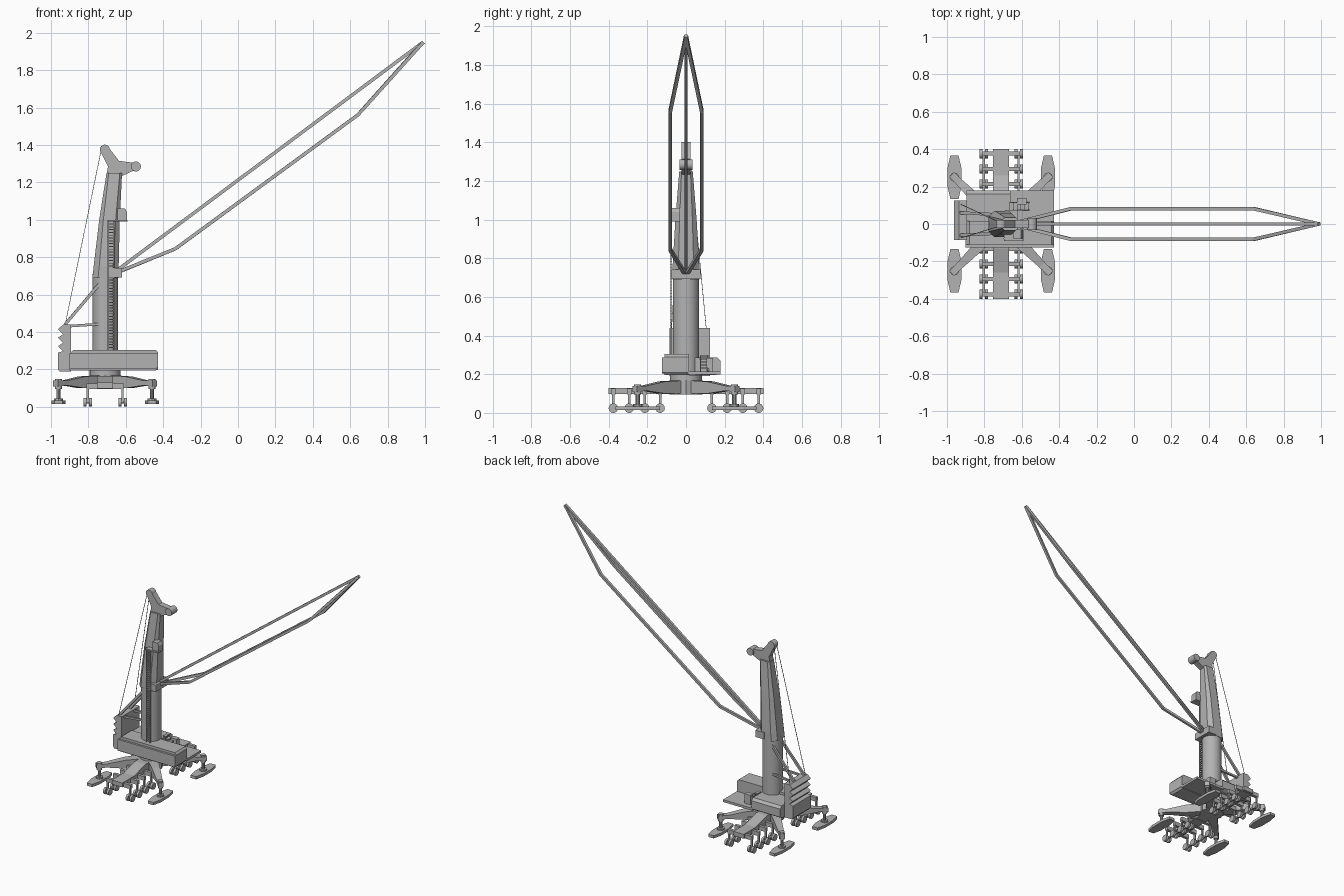
import bpy, bmesh, math
from mathutils import Vector

if "Cube" in bpy.data.objects:
    bpy.data.objects.remove(bpy.data.objects["Cube"])

grey = bpy.data.materials.new("steel grey")
grey.diffuse_color = (0.45, 0.45, 0.45, 1)
grey.use_nodes = True
grey.node_tree.nodes["Principled BSDF"].inputs["Base Color"].default_value = grey.diffuse_color
CX = -0.71  # slewing axis


def finish(name, bm, smooth=False):
    bmesh.ops.recalc_face_normals(bm, faces=bm.faces[:])
    me = bpy.data.meshes.new(name)
    bm.to_mesh(me)
    bm.free()
    ob = bpy.data.objects.new(name, me)
    bpy.context.collection.objects.link(ob)
    me.materials.append(grey)
    if smooth:
        bpy.ops.object.select_all(action='DESELECT')
        ob.select_set(True)
        bpy.context.view_layer.objects.active = ob
        bpy.ops.object.shade_smooth_by_angle(angle=math.radians(35))
    return ob


def loft(name, rings, smooth=False):
    bm = bmesh.new()
    vs = [[bm.verts.new(p) for p in r] for r in rings]
    n = len(rings[0])
    for a, b in zip(vs, vs[1:]):
        for i in range(n):
            bm.faces.new((a[i], a[(i + 1) % n], b[(i + 1) % n], b[i]))
    bm.faces.new(vs[0])
    bm.faces.new(vs[-1])
    return finish(name, bm, smooth)


def prism_y(name, pts, y0, y1):
    return loft(name, [[(x, y, z) for x, z in pts] for y in (y0, y1)])


def prism_x(name, pts, x0, x1):
    return loft(name, [[(x, y, z) for y, z in pts] for x in (x0, x1)])


def box(name, x0, x1, y0, y1, z0, z1):
    return prism_y(name, [(x0, z0), (x1, z0), (x1, z1), (x0, z1)], y0, y1)


def rod(name, path, r, n=4, smooth=False):
    """Tube with mitred bends along a path."""
    path = [Vector(p) for p in path]
    rings = []
    for i, p in enumerate(path):
        d = (path[min(i + 1, len(path) - 1)] - path[max(i - 1, 0)]).normalized()
        up = Vector((0, 0, 1)) if abs(d.z) < 0.95 else Vector((1, 0, 0))
        s = d.cross(up).normalized()
        t = s.cross(d)
        k = r * (math.sqrt(2) if n == 4 else 1)
        off = math.pi / 4 if n == 4 else 0
        rings.append([p + s * k * math.cos(off + 2 * math.pi * j / n)
                      + t * k * math.sin(off + 2 * math.pi * j / n) for j in range(n)])
    return loft(name, rings, smooth)


def chamfer_rect(x0, x1, hy, z, c):
    return [(x0 + c, -hy, z), (x1 - c, -hy, z), (x1, -hy + c, z), (x1, hy - c, z),
            (x1 - c, hy, z), (x0 + c, hy, z), (x0, hy - c, z), (x0, -hy + c, z)]


# Undercarriage beam along y, raised in the middle
prism_x("chassis_beam", [(-0.4, 0.098), (0.4, 0.098), (0.4, 0.13), (0.26, 0.13),
                         (0.13, 0.165), (-0.13, 0.165), (-0.26, 0.13), (-0.4, 0.13)],
        CX - 0.043, CX + 0.043)
rod("chassis_hub", [(CX, 0, 0.095), (CX, 0, 0.17)], 0.085, 8)
rod("slewing_ring", [(CX, 0, 0.165), (CX, 0, 0.195)], 0.083, 24, True)

# Wheel sets
for sy in (-1, 1):
    for y in (0.134, 0.213, 0.294, 0.376):
        y *= sy
        box("axle_crossbar", CX - 0.1, CX + 0.1, y - 0.011, y + 0.011, 0.095, 0.125)
        for x in (CX - 0.093, CX + 0.093):
            rod("wheel_post", [(x, y, 0.026), (x, y, 0.105)], 0.006)
            rod("wheel_axle", [(x - 0.02, y, 0.025), (x + 0.02, y, 0.025)], 0.006, 8)
            for dx in (-0.015, 0.015):
                rod("wheel", [(x + dx - 0.008, y, 0.0245), (x + dx + 0.008, y, 0.0245)],
                    0.0245, 14, True)
    for x in (CX - 0.093, CX + 0.093):
        rod("bogie_bar", [(x, sy * 0.13, 0.028), (x, sy * 0.38, 0.028)], 0.006)

# Outriggers: tapered diagonal arms, jacks and long octagonal pads
for sx in (-1, 1):
    for sy in (-1, 1):
        d = Vector((sx, sy, 0)).normalized()
        s = Vector((-d.y, d.x, 0))
        rings = []
        for t, w, z0, z1 in ((0.05, 0.035, 0.10, 0.168), (0.18, 0.028, 0.10, 0.162),
                             (0.31, 0.02, 0.115, 0.14), (0.375, 0.018, 0.108, 0.14)):
            c = Vector((CX, 0, 0)) + d * t
            rings.append([c + s * a + Vector((0, 0, z))
                          for a, z in ((-w, z0), (w, z0), (w, z1), (-w, z1))])
        loft("outrigger_arm", rings)
        x, y = CX + sx * 0.25, sy * 0.25
        rod("jack_head", [(x, y, 0.095), (x, y, 0.148)], 0.018, 12, True)
        rod("jack_column", [(x, y, 0.03), (x, y, 0.1)], 0.011, 10, True)
        rod("jack_foot", [(x, y, 0.03), (x, y, 0.045)], 0.025, 10)
        outline = [(0.022, -0.115), (0.037, -0.05), (0.037, 0.05), (0.022, 0.115),
                   (-0.022, 0.115), (-0.037, 0.05), (-0.037, -0.05), (-0.022, -0.115)]
        loft("outrigger_pad", [[(x + px, y + py, z) for px, py in outline]
                               for z in (0.014, 0.034)])

# Slewing superstructure: long front house, wide rear house, thin deck
side = [(-0.9, 0.195), (-0.44, 0.195), (-0.427, 0.21), (-0.427, 0.29),
        (-0.44, 0.305), (-0.88, 0.305), (-0.9, 0.285)]
prism_y("front_house", side, -0.11, 0.015)
prism_y("front_house_bevel", [(x, min(max(z, 0.205), 0.287)) for x, z in side], -0.125, -0.108)
prism_x("rear_house", [(-0.1, 0.195), (0.155, 0.195), (0.178, 0.21), (0.178, 0.27),
                       (0.16, 0.287), (-0.1, 0.287)], -0.895, -0.66)
box("rear_deck", -0.67, -0.427, 0.01, 0.178, 0.198, 0.215)

# Access steps on the deck
for i in range(5):
    x = -0.575 - i * 0.02
    z = 0.228 + i * 0.016
    box("access_step", x - 0.012, x + 0.012, 0.075, 0.115, z, z + 0.008)
for y in (0.075, 0.115):
    rod("step_rail", [(-0.56, y, 0.215), (-0.66, y, 0.295)], 0.003)
box("deck_cabinet", -0.625, -0.575, 0.105, 0.14, 0.215, 0.285)

# Counterweight with sawtooth back
teeth = [(-0.893, 0.19), (-0.893, 0.44), (-0.935, 0.44)]
for i in range(3):
    z = 0.415 - i * 0.045
    teeth += [(-0.962, z), (-0.936, z - 0.028)]
teeth += [(-0.962, 0.29), (-0.962, 0.2), (-0.955, 0.19)]
prism_y("counterweight", teeth, -0.085, 0.125)

# Tower
rod("tower_base", [(CX, 0, 0.2), (CX, 0, 0.71)], 0.068, 28, True)
loft("tower_upper", [chamfer_rect(a, b, h, z, c) for z, a, b, h, c in (
    (0.69, -0.778, -0.638, 0.07, 0.03), (0.75, -0.772, -0.638, 0.07, 0.03),
    (1.0, -0.742, -0.632, 0.055, 0.022), (1.25, -0.703, -0.62, 0.035, 0.012))])
prism_y("tower_head", [(-0.706, 1.22), (-0.695, 1.285), (-0.735, 1.365), (-0.69, 1.385),
                       (-0.636, 1.315), (-0.56, 1.305), (-0.56, 1.262), (-0.618, 1.235)],
        -0.022, 0.022)
rod("top_sheave", [(-0.712, -0.022, 1.375), (-0.712, 0.022, 1.375)], 0.027, 16, True)
rod("front_sheave", [(-0.546, -0.033, 1.285), (-0.546, 0.033, 1.285)], 0.027, 16, True)
box("boom_foot_bracket", -0.69, -0.62, -0.075, 0.075, 0.692, 0.742)

# Operator cab and its platform
prism_y("operator_cab", [(-0.645, 1.0), (-0.593, 1.0), (-0.593, 1.04), (-0.605, 1.06),
                         (-0.645, 1.06)], -0.08, -0.03)
box("cab_platform", -0.695, -0.592, -0.09, -0.03, 0.99, 1.0)

# Ladder up the front of the tower
for x in (-0.695, -0.663):
    rod("ladder_rail", [(x, -0.078, 0.305), (x, -0.078, 1.0)], 0.003)
for i in range(46):
    z = 0.315 + i * 0.015
    box("ladder_rung", -0.695, -0.663, -0.083, -0.073, z, z + 0.005)

# Boom: one straight upper chord, two bent lower chords
rod("boom_upper_chord", [(-0.64, 0, 0.735), (0.99, 0, 1.95)], 0.009)
for s in (-1, 1):
    rod("boom_lower_chord", [(-0.63, 0.008 * s, 0.725), (-0.335, 0.082 * s, 0.845),
                             (0.64, 0.082 * s, 1.56), (0.99, 0, 1.95)], 0.009)

# Back stays, struts and hoist ropes
for y, yt in ((-0.06, -0.05), (0.06, 0.05)):
    rod("back_stay", [(-0.925, y, 0.44), (-0.73, yt, 0.67)], 0.008)
    rod("stay_strut", [(-0.925, y, 0.43), (-0.73, yt, 0.443)], 0.007)
for y, yt in ((-0.075, -0.015), (0.105, 0.015)):
    rod("hoist_rope", [(-0.925, y, 0.435), (-0.732, yt, 1.37)], 0.0015)
